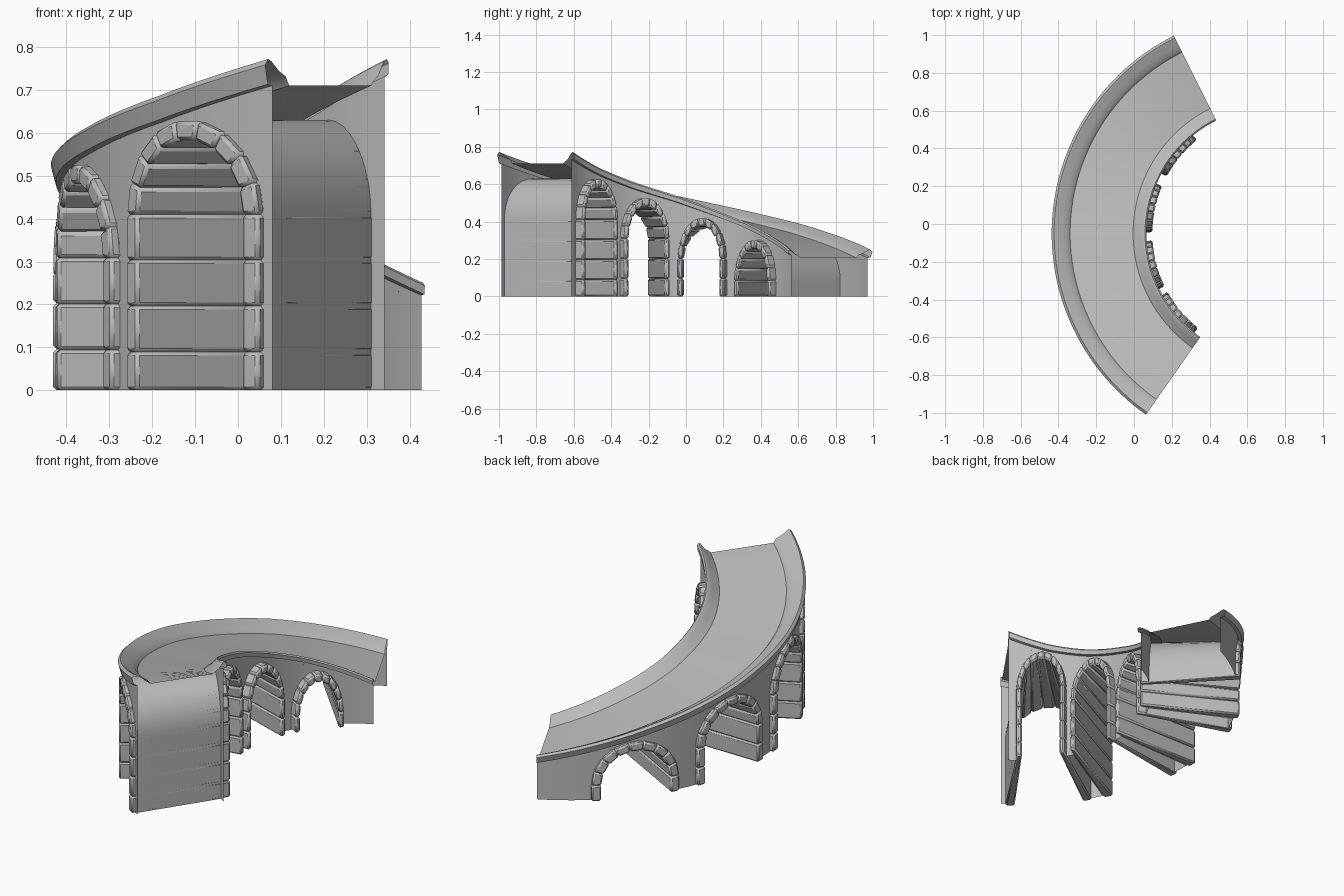
import bpy, bmesh
from math import sin, cos, radians, pi, sqrt

cube = bpy.data.objects.get("Cube")
if cube:
    bpy.data.objects.remove(cube)

stone = bpy.data.materials.new("grey stone")
stone.use_nodes = True
GREY = (0.5, 0.5, 0.5, 1)
stone.diffuse_color = GREY
stone.node_tree.nodes["Principled BSDF"].inputs["Base Color"].default_value = GREY

CX, CY = 0.735, -0.05            # centre of the bend
START, END = -55.0, 63.4         # angles of the high and low ends
R_OUT, R_IN = 1.142, 0.687       # wall radii
NEAR, FAR = 0.638, 1.166         # ends of the arch stones
HALF, HALF_IN = 11.3, 8.9        # arch half angles, outside and inside the stones
RISE, RISE_IN = 0.22, 0.175
# Each arch: angle on the outer side, angle on the inner side, springing height
ARCHES = [(-42.5, -40.2, 0.41), (-16.5, -14.6, 0.308), (10.8, 11.9, 0.203), (38.6, 39.6, 0.085)]
SLOPE = [(-55, 0.772), (-37, 0.684), (-20, 0.612), (0, 0.538), (34, 0.392), (63.4, 0.25)]


def polar(a, r, z):
    a = radians(a)
    return (CX - r * cos(a), CY + r * sin(a), z)


def top(a):
    """Height of the parapet along the ramp."""
    for (a0, z0), (a1, z1) in zip(SLOPE, SLOPE[1:]):
        if a <= a1:
            return z0 + (z1 - z0) * (a - a0) / (a1 - a0)
    return SLOPE[-1][1]


def lip(a):
    return 0.062 - 0.018 * (a - START) / (END - START)


def middle(arch, r):
    """Angle of an arch's centre line at a given radius."""
    return arch[1] + (arch[0] - arch[1]) * (r - NEAR) / (FAR - NEAR)


def finish(name, bm, angle=35):
    mesh = bpy.data.meshes.new(name)
    bm.to_mesh(mesh)
    bm.free()
    mesh.materials.append(stone)
    ob = bpy.data.objects.new(name, mesh)
    bpy.context.collection.objects.link(ob)
    bpy.ops.object.select_all(action='DESELECT')
    ob.select_set(True)
    bpy.context.view_layer.objects.active = ob
    bpy.ops.object.shade_smooth_by_angle(angle=radians(angle))
    return ob


# Ramp with both parapets, swept as one section from outside to inside
def section(a):
    t, h = top(a), lip(a)
    outer = [(R_OUT, 1), (1.16, 0.95), (1.171, 0.22), (1.158, 0), (1.146, 0.08),
             (1.115, 0.45), (1.088, 0.65), (1.073, 1)]
    inner = [(0.74, 1), (0.732, 0.85), (0.71, 0.6), (0.688, 0.08), (0.677, 0),
             (0.669, 0.15), (0.671, 0.6), (R_IN, 0.65), (R_IN, 1)]
    return [polar(a, r, t - h * d) for r, d in outer + inner]


bm = bmesh.new()
STEPS = 40
rows = []
for i in range(STEPS + 1):
    a = START + (END - START) * i / STEPS
    rows.append([bm.verts.new(p) for p in section(a)])
for r0, r1 in zip(rows, rows[1:]):
    for j in range(len(r0) - 1):
        bm.faces.new((r0[j], r0[j + 1], r1[j + 1], r1[j]))
finish("ramp_and_parapets", bm)


# Side walls, cut away under each arch
def add_wall(name, radius, outward):
    bm = bmesh.new()

    def strip(a0, b0, a1, b1):
        pts = [polar(a0, radius, b0), polar(a0, radius, top(a0) - lip(a0)),
               polar(a1, radius, top(a1) - lip(a1)), polar(a1, radius, b1)]
        face = [bm.verts.new(p) for p in pts]
        bm.faces.new(face if outward else face[::-1])

    def plain(a0, a1):
        n = max(1, round((a1 - a0) / 3))
        for k in range(n):
            strip(a0 + (a1 - a0) * k / n, 0, a0 + (a1 - a0) * (k + 1) / n, 0)

    half, rise = (HALF + HALF_IN) / 2, (RISE + RISE_IN) / 2
    edge = START
    for arch in ARCHES:
        mid, spring = middle(arch, radius), arch[2]
        plain(edge, mid - half)
        cuts = [-cos(pi * k / 14) for k in range(15)]
        for u, v in zip(cuts, cuts[1:]):
            strip(mid + half * u, spring + rise * sqrt(max(0, 1 - u * u)),
                  mid + half * v, spring + rise * sqrt(max(0, 1 - v * v)))
        edge = mid + half
    plain(edge, END)
    bmesh.ops.remove_doubles(bm, verts=bm.verts, dist=0.0001)
    finish(name, bm)


add_wall("outer_wall", R_OUT, True)
add_wall("inner_wall", R_IN, False)


# Arch linings: long bevelled blocks that run through the bridge
def add_block(bm, arch, quad):
    near = [bm.verts.new(polar(arch[1] + a, NEAR, z)) for a, z in quad]
    far = [bm.verts.new(polar(arch[0] + a, FAR, z)) for a, z in quad]
    bm.faces.new(near)
    bm.faces.new(far[::-1])
    for k in range(4):
        n = (k + 1) % 4
        bm.faces.new((near[n], near[k], far[k], far[n]))


VOUSSOIRS, COURSE = 9, 0.107
for number, arch in enumerate(ARCHES, 1):
    spring = arch[2]
    bm = bmesh.new()
    z1 = spring
    while z1 > 0.01:
        z0 = z1 - COURSE if z1 > COURSE + 0.02 else 0
        for side in (-1, 1):
            a, b = side * HALF_IN, side * HALF
            add_block(bm, arch, [(a, z0), (b, z0), (b, z1), (a, z1)])
        z1 = z0
    for k in range(VOUSSOIRS):
        t0, t1 = pi * k / VOUSSOIRS, pi * (k + 1) / VOUSSOIRS
        add_block(bm, arch, [(w * cos(t), spring + h * sin(t)) for w, h, t in
                             ((HALF_IN, RISE_IN, t0), (HALF, RISE, t0),
                              (HALF, RISE, t1), (HALF_IN, RISE_IN, t1))])
    bmesh.ops.recalc_face_normals(bm, faces=bm.faces)
    ob = finish("arch_stones_%d" % number, bm, 20)
    bevel = ob.modifiers.new("worn edges", 'BEVEL')
    bevel.width = 0.008
    bevel.segments = 1
    bevel.limit_method = 'ANGLE'
    bevel.angle_limit = radians(40)

    # Smooth back of the vault, hidden inside the bridge except at its open ends
    bm = bmesh.new()
    curve = [(HALF * cos(pi * k / 18), spring + RISE * sin(pi * k / 18)) for k in range(19)]
    profile = [(HALF, 0)] + curve + [(-HALF, 0)]
    near, far = [[bm.verts.new(polar(middle(arch, r) + a * 1.005, r, z)) for a, z in profile]
                 for r in (R_IN, R_OUT)]
    for k in range(len(profile) - 1):
        bm.faces.new((near[k], near[k + 1], far[k + 1], far[k]))
    finish("vault_back_%d" % number, bm)
